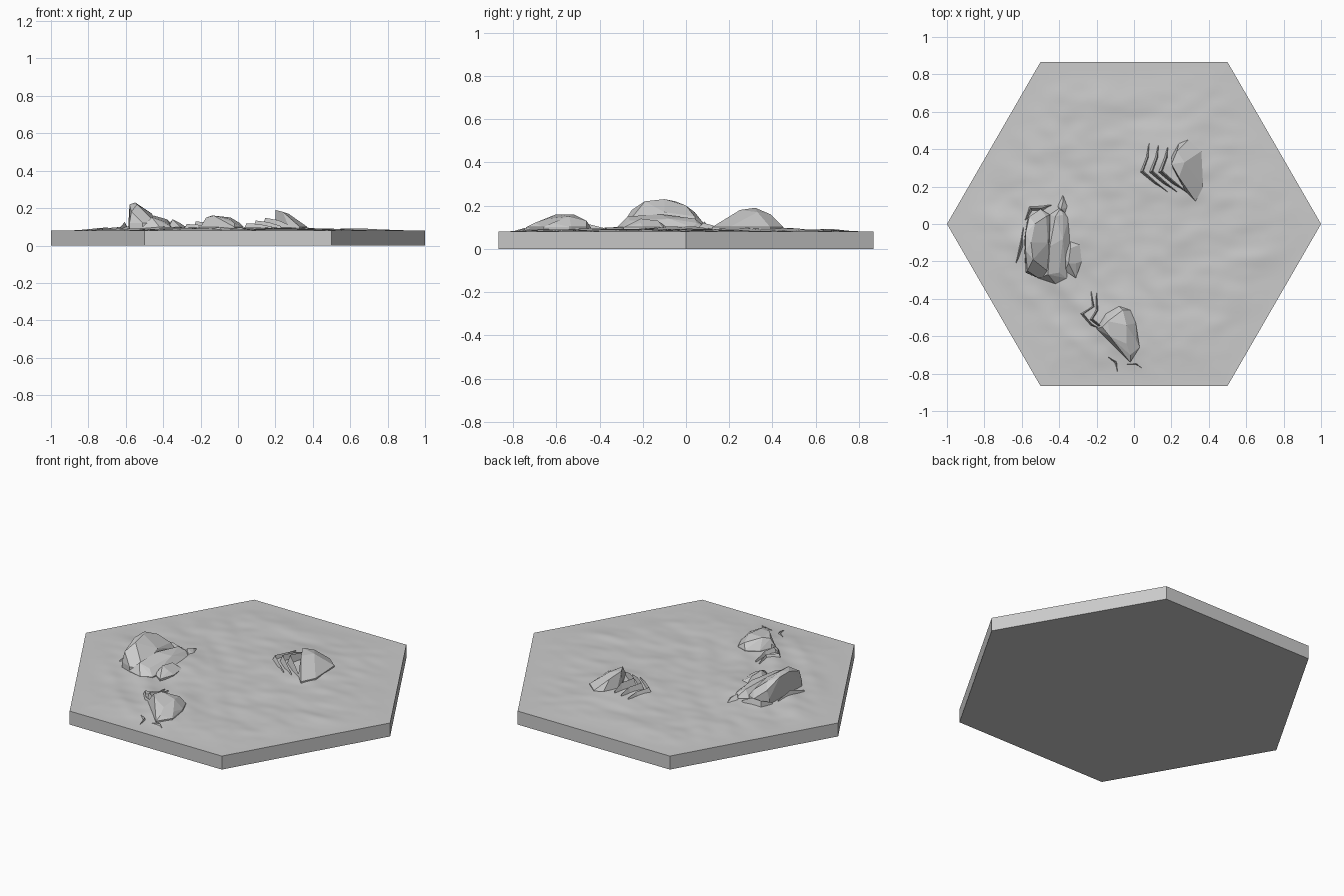
import bpy, bmesh, math
from mathutils import Vector, noise

cube = bpy.data.objects.get("Cube")
if cube:
    bpy.data.objects.remove(cube)

stone = bpy.data.materials.new("stone grey")
stone.use_nodes = True
colour = (0.6, 0.6, 0.6, 1)
stone.diffuse_color = colour
stone.node_tree.nodes["Principled BSDF"].inputs["Base Color"].default_value = colour

TOP = 0.08          # height of the tile rim
APOTHEM = math.sqrt(3) / 2


def finish(name, bm, smooth=False):
    """Turn a bmesh into a named, coloured object."""
    bmesh.ops.recalc_face_normals(bm, faces=bm.faces)
    mesh = bpy.data.meshes.new(name)
    bm.to_mesh(mesh)
    bm.free()
    mesh.materials.append(stone)
    obj = bpy.data.objects.new(name, mesh)
    bpy.context.collection.objects.link(obj)
    if smooth:
        bpy.ops.object.select_all(action='DESELECT')
        obj.select_set(True)
        bpy.context.view_layer.objects.active = obj
        bpy.ops.object.shade_smooth_by_angle(angle=math.radians(35))
    return obj


def mound(x, y, centre, radius, height):
    d2 = (x - centre[0]) ** 2 + (y - centre[1]) ** 2
    return height * math.exp(-d2 / radius ** 2)


def ground_height(x, y):
    """Wind-swept ground that settles to a level rim."""
    rim = max(abs(x * math.cos(a) + y * math.sin(a))
              for a in (math.pi / 6, math.pi / 2, math.pi * 5 / 6)) / APOTHEM
    fade = min(1, max(0, (1 - rim) / 0.3))
    fade *= fade * (3 - 2 * fade)
    # Ripples stretched along the diagonal on the left, along x elsewhere
    along, across = (x - y) * 0.7, (x + y) * 0.7
    diagonal = noise.noise(Vector((along * 2.5, across * 9, 0)))
    level = noise.noise(Vector((x * 3, y * 8, 5)))
    fine = noise.noise(Vector((x * 9, y * 14, 9)))
    blend = 1 / (1 + math.exp(8 * (x + y * 0.5)))
    bumps = 0.011 * (diagonal * blend + level * (1 - blend) * 0.7) + 0.003 * fine
    swell = (mound(x, y, (-0.44, -0.1), 0.22, 0.016)
             + mound(x, y, (-0.12, -0.57), 0.18, 0.01)
             + mound(x, y, (0.22, 0.3), 0.2, 0.012))
    return TOP + fade * (0.007 + bumps) + min(1, fade * 2) * swell


# Hexagonal tile with a modelled top
bm = bmesh.new()
corners = [(math.cos(i * math.pi / 3), math.sin(i * math.pi / 3)) for i in range(6)]
centre = bm.verts.new((0, 0, TOP))
rim = [bm.verts.new((x, y, TOP)) for x, y in corners]
for i in range(6):
    bm.faces.new((centre, rim[i], rim[(i + 1) % 6]))
bmesh.ops.subdivide_edges(bm, edges=bm.edges[:], cuts=56, use_grid_fill=True)
for v in bm.verts:
    v.co.z = ground_height(v.co.x, v.co.y)
bm.normal_update()
border = [e for e in bm.edges if e.is_boundary]
skirt = bmesh.ops.extrude_edge_only(bm, edges=border)["geom"]
for v in skirt:
    if isinstance(v, bmesh.types.BMVert):
        v.co.z = 0
bmesh.ops.contextual_create(bm, geom=[e for e in bm.edges if e.is_boundary])
finish("ground_tile", bm, smooth=True)


def boulder(name, outline, crown, waist=0.1):
    """Faceted rock: an outline in hundredths, buried at the foot, hulled with its crown."""
    bm = bmesh.new()
    for x, y in outline:
        for z in (0.05, waist):
            bm.verts.new((x / 100, y / 100, z))
    for p in crown:
        bm.verts.new(Vector(p) / 100)
    hull = bmesh.ops.convex_hull(bm, input=bm.verts[:])
    loose = set(hull["geom_interior"] + hull["geom_unused"])
    bmesh.ops.delete(bm, geom=[v for v in loose if isinstance(v, bmesh.types.BMVert)])
    bmesh.ops.dissolve_limit(bm, angle_limit=math.radians(8), verts=bm.verts, edges=bm.edges)
    finish(name, bm)


def splinter(name, path, width, height):
    """Bent, tapering shard of rock with a sharp ridge, path in hundredths."""
    bm = bmesh.new()
    points = [Vector((x / 100, y / 100, 0)) for x, y in path]
    rows = []
    for i, p in enumerate(points):
        t = i / (len(points) - 1)
        size = 0.25 + 0.75 * math.sin(math.pi * t)
        run = (points[min(i + 1, len(points) - 1)] - points[max(i - 1, 0)]).normalized()
        side = Vector((-run.y, run.x, 0)) * width * size
        foot = Vector((0, 0, TOP - 0.01))
        ridge = Vector((0, 0, ground_height(p.x, p.y) + height * size))
        rows.append([bm.verts.new(q) for q in (p + side + foot, p + side * 0.3 + ridge, p - side + foot)])
    for a, b in zip(rows, rows[1:]):
        for k in range(3):
            bm.faces.new((a[k], a[(k + 1) % 3], b[(k + 1) % 3], b[k]))
    bm.faces.new(rows[0])
    bm.faces.new(rows[-1])
    finish(name, bm)


# Left outcrop: tall slab, lower slab, foot rock and tail rock
boulder("tall_slab",
        [(-58, -26), (-59, -10), (-57, 3), (-50, 8), (-45, 5), (-44, -27), (-51, -29)],
        [(-57, -25, 18), (-58, -14, 22), (-58, -5, 22), (-56, 4, 17),
         (-54, -19, 22), (-55, -10, 23), (-53, 0, 20), (-48, -24, 16),
         (-46, -10, 17), (-47, 4, 15)], 0.12)
boulder("lower_slab",
        [(-51, -29), (-42, -32), (-36, -29), (-34, -8), (-35, 3), (-39, 9), (-45, 5)],
        [(-46, -27, 15), (-40, -26, 13), (-45, -12, 16), (-38, -8, 14),
         (-42, 4, 14), (-38, 5, 12)])
boulder("foot_rock",
        [(-37, -25), (-31, -29), (-28, -20), (-29, -11), (-34, -9), (-38, -17)],
        [(-35, -21, 14), (-34, -13, 13), (-31, -21, 12)])
boulder("tail_rock",
        [(-40, 5), (-36, 5), (-35, 9), (-38, 16), (-41, 10)],
        [(-39, 8, 12), (-38, 12, 11)], 0.09)

# Back right rock
boulder("back_rock",
        [(20, 36), (24, 43), (29, 45), (36, 39), (37, 20), (33, 12), (27, 18), (21, 29)],
        [(20, 32, 19), (23, 39, 16), (24, 25, 18), (27, 33, 17),
         (30, 39, 13), (31, 25, 14), (30, 17, 13), (35, 30, 11)])

# Front rock
boulder("front_rock",
        [(-20, -56), (-15, -48), (-8, -44), (-2, -46), (1, -53), (3, -66), (-2, -74), (-10, -66)],
        [(-17, -55, 15), (-14, -52, 16), (-13, -60, 16), (-6, -46, 13),
         (-4, -54, 15), (-4, -64, 14), (-2, -70, 12), (1, -62, 12)])

# Nested bent shards beside the back rock
for i in range(3):
    shift = i * 5
    path = [(8 + shift, 43 - i), (7 + shift, 36), (4 + shift, 28), (11 + shift, 22), (18 + shift, 17)]
    splinter(f"back_shard_{i + 1}", path, 0.018, 0.025 + 0.012 * i)

# Shards beside the front rock and around the outcrop
splinter("front_shard_outer", [(-23, -36), (-22, -44), (-28, -48), (-23, -54), (-15, -58)], 0.018, 0.02)
splinter("front_shard_inner", [(-20, -37), (-20, -46), (-23, -51), (-18, -55), (-12, -60)], 0.016, 0.03)
splinter("front_toe_shard", [(-14, -71), (-10, -74), (-9, -79)], 0.014, 0.012)
splinter("front_side_shard", [(-4, -75), (1, -75), (4, -77)], 0.01, 0.01)
splinter("outcrop_back_shard", [(-58, 2), (-55, 8), (-49, 8), (-44, 10)], 0.025, 0.035)
splinter("outcrop_left_shard", [(-63, -21), (-60, -12), (-59, -2)], 0.02, 0.025)
